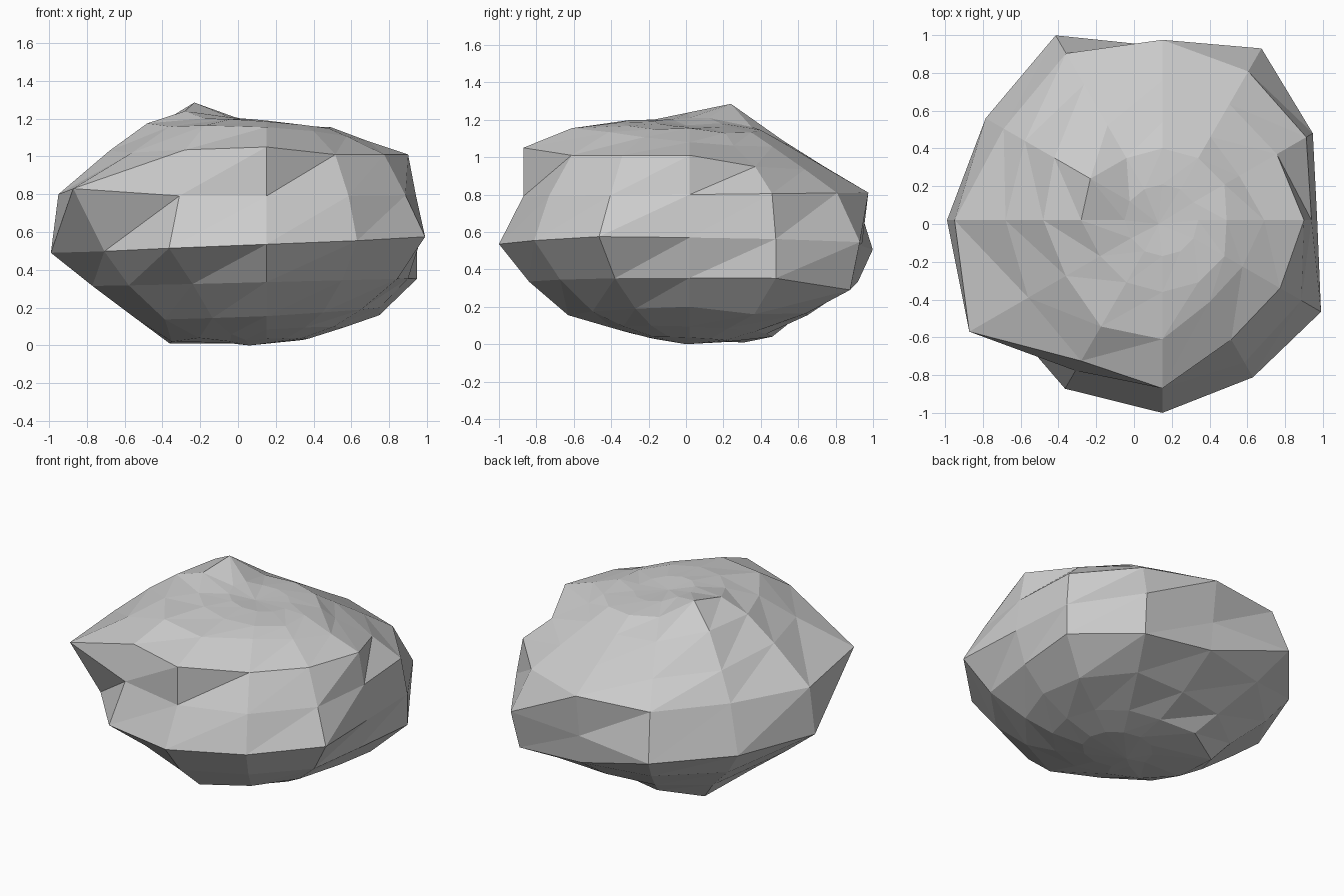
import bpy, bmesh
from math import sin, cos, pi

SEGS = 12
AXIS_X, AXIS_Y = 0.15, 0.02

# Rings from top to bottom: (radius or 12 radii from +x counter-clockwise, mean z, tilt along x, tilt along y)
RINGS = [
    (0.19, 1.18, -0.02, -0.01),
    (0.38, 1.165, -0.03, -0.02),
    ([.54, .47, .51, .52, .58, .66, .63, .59, .65, .63, .50, .49], 1.11, -0.03, -0.045),
    ([.75, .70, .71, .74, .83, .84, .83, .82, .86, .89, .73, .72], 0.99, -0.015, -0.055),
    ([.79, .88, .91, .955, 1.02, .97, 1.10, 1.18, .92, .89, .87, .85], 0.80, 0.0, 0.01),
    ([.82, .92, 1.05, .92, 1.13, 1.08, 1.14, .99, 1.03, 1.02, .96, .97], 0.53, 0.04, -0.005),
    ([.75, .92, .99, .90, .92, .93, .92, .84, .78, .86, .80, .80], 0.335, 0.02, 0.0),
    ([.60, .69, .72, .63, .66, .71, .68, .62, .57, .65, .60, .58], 0.155, 0.02, 0.0),
    (0.41, 0.07, 0.025, -0.015),
    (0.22, 0.025, 0.01, -0.01),
]

# Individual lumps: (ring, segment) -> (radius, z)
LUMPS = {(1, 5): (0.44, 1.285), (1, 6): (0.43, 1.24), (1, 0): (0.34, 1.155),
         (0, 5): (0.20, 1.21), (0, 6): (0.20, 1.21), (2, 5): (0.66, 1.17), (2, 6): (0.63, 1.175),
         (3, 0): (0.75, 1.01), (3, 10): (0.73, 1.01), (3, 11): (0.72, 1.01),
         (3, 9): (0.89, 1.05), (3, 8): (0.86, 1.035), (3, 7): (0.82, 1.02), (3, 6): (0.83, 1.03),
         (4, 7): (1.18, 0.83), (5, 11): (0.97, 0.575), (6, 2): (0.99, 0.29),
         (7, 0): (0.60, 0.20), (7, 1): (0.69, 0.16), (7, 10): (0.60, 0.175), (7, 11): (0.58, 0.19),
         (8, 4): (0.51, 0.04), (8, 5): (0.59, 0.01), (8, 6): (0.50, 0.02),
         (8, 7): (0.41, 0.04), (8, 8): (0.37, 0.06)}

bm = bmesh.new()
loops = []
for i, (radii, z0, tx, ty) in enumerate(RINGS):
    loop = []
    for k in range(SEGS):
        a = 2 * pi * k / SEGS
        r = radii[k] if isinstance(radii, list) else radii
        z = z0 + tx * cos(a) + ty * sin(a)
        r, z = LUMPS.get((i, k), (r, z))
        loop.append(bm.verts.new((AXIS_X + r * cos(a), AXIS_Y + r * sin(a), z)))
    loops.append(loop)

# Stone sides, every quad split along the same diagonal
for up, low in zip(loops, loops[1:]):
    for k in range(SEGS):
        n = (k + 1) % SEGS
        bm.faces.new((up[k], low[k], up[n]))
        bm.faces.new((low[k], low[n], up[n]))

# Top and bottom fans
top = bm.verts.new((0.13, 0, 1.17))
bottom = bm.verts.new((0.06, 0, 0.0))
for k in range(SEGS):
    n = (k + 1) % SEGS
    bm.faces.new((top, loops[0][k], loops[0][n]))
    bm.faces.new((bottom, loops[-1][n], loops[-1][k]))

bmesh.ops.recalc_face_normals(bm, faces=bm.faces)
mesh = bpy.data.meshes.new("rock")
bm.to_mesh(mesh)
bm.free()
bpy.context.collection.objects.link(bpy.data.objects.new("rock", mesh))
